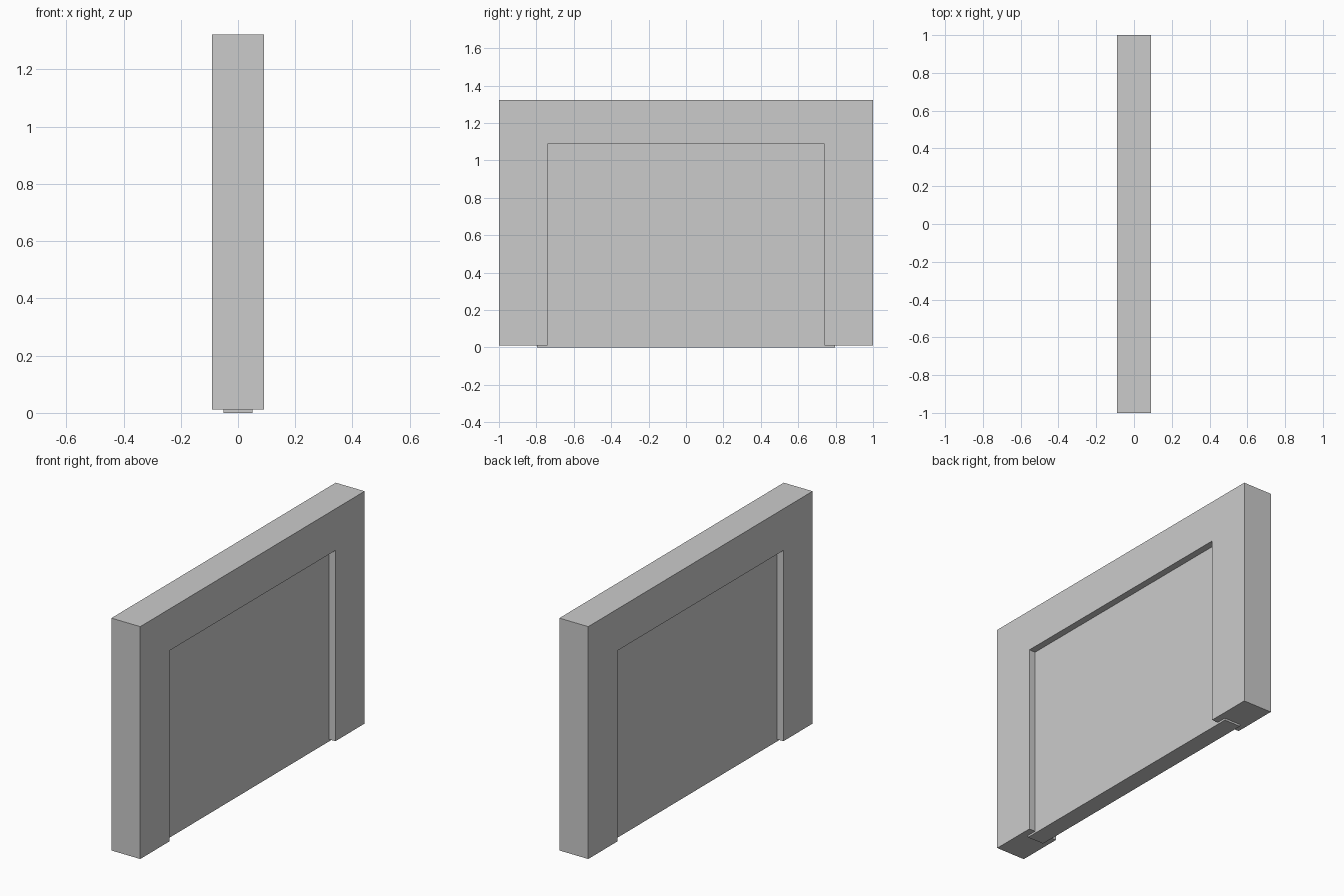
import bpy, bmesh

if "Cube" in bpy.data.objects:
    bpy.data.objects.remove(bpy.data.objects["Cube"])


def extrude_profile(name, profile, half_depth):
    """Solid from a (y, z) outline, extruded along x and centred."""
    bm = bmesh.new()
    face = bm.faces.new([bm.verts.new((-half_depth, y, z)) for y, z in profile])
    ext = bmesh.ops.extrude_face_region(bm, geom=[face])
    moved = [v for v in ext["geom"] if isinstance(v, bmesh.types.BMVert)]
    bmesh.ops.translate(bm, verts=moved, vec=(2 * half_depth, 0, 0))
    bmesh.ops.recalc_face_normals(bm, faces=bm.faces)
    mesh = bpy.data.meshes.new(name)
    bm.to_mesh(mesh)
    bm.free()
    obj = bpy.data.objects.new(name, mesh)
    bpy.context.collection.objects.link(obj)
    return obj


# Door surround: two posts and a lintel in one outline
half = [(1.0, 1.322), (1.0, 0.011), (0.74, 0.011), (0.74, 1.087)]
outline = half + [(-y, z) for y, z in reversed(half)]
extrude_profile("door_frame", outline, 0.09)

# Recessed door panel, its edges set into the surround
panel = [(-0.797, 0.0), (0.797, 0.0), (0.797, 1.14), (-0.797, 1.14)]
extrude_profile("door_panel", panel, 0.051)
